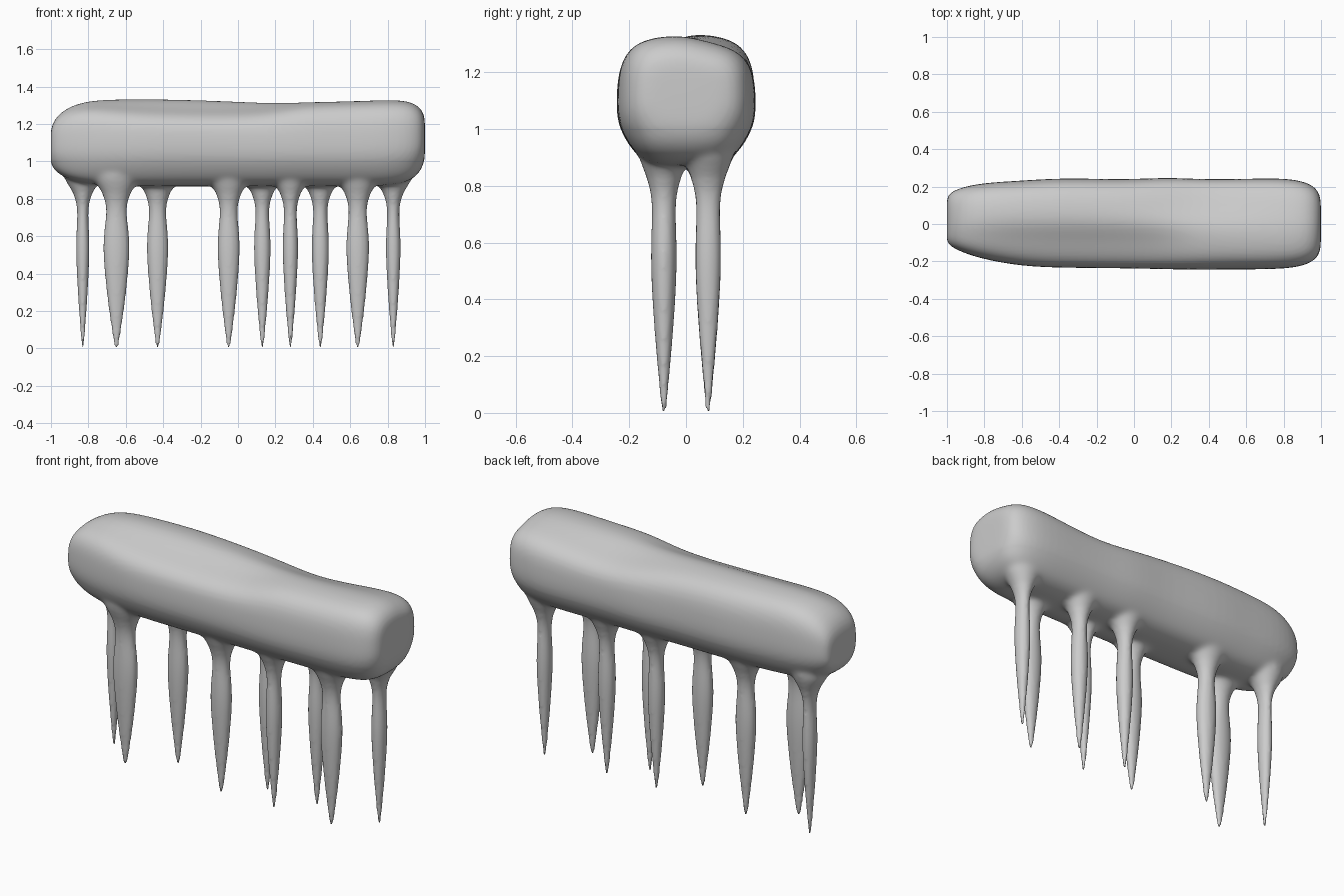
import bpy, bmesh, math

if "Cube" in bpy.data.objects:
    bpy.data.objects.remove(bpy.data.objects["Cube"])

bm = bmesh.new()


def loft(rings):
    """Skin closed rings in order and cap both ends."""
    rows = [[bm.verts.new(p) for p in ring] for ring in rings]
    n = len(rows[0])
    for a, b in zip(rows, rows[1:]):
        for i in range(n):
            j = (i + 1) % n
            bm.faces.new((a[i], a[j], b[j], b[i]))
    bm.faces.new(rows[0][::-1])
    bm.faces.new(rows[-1])


# Long rounded body: half cross-section as (width fraction, height fraction)
HALF = [(0, 0), (.40, .01), (.66, .06), (.85, .19), (1, .35), (1, .58),
        (.96, .80), (.76, .95), (.36, 1), (0, 1)]
SECTION = HALF + [(-u, v) for u, v in HALF[-2:0:-1]]

# x, front width, back width, bottom, top, front top drop, back top drop
STATIONS = [
    (-1.0, .05, .08, 1.02, 1.12, 0, 0),
    (-1.003, .10, .15, .98, 1.18, 0, 0),
    (-.96, .135, .185, .925, 1.265, .01, .01),
    (-.83, .185, .22, .875, 1.328, .03, 0),
    (-.6, .227, .232, .865, 1.333, .055, 0),
    (-.38, .235, .248, .865, 1.333, .065, 0),
    (-.05, .237, .237, .865, 1.327, .065, .01),
    (.17, .242, .25, .865, 1.322, .05, .04),
    (.35, .246, .24, .865, 1.32, .005, .06),
    (.55, .243, .24, .865, 1.32, 0, .05),
    (.8, .243, .248, .865, 1.33, 0, .03),
    (.93, .22, .225, .89, 1.325, 0, .025),
    (.995, .17, .175, .97, 1.27, 0, .02),
    (1.0, .09, .09, 1.05, 1.2, 0, 0),
]
rings = []
for x, yf, yb, lo, hi, df, db in STATIONS:
    ring = []
    for u, v in SECTION:
        y = u * (yb if u > 0 else yf)
        drop = (db if u > 0 else df) * min(1, abs(u) / .5) * max(0, (v - .55) / .45)
        ring.append((x, y, lo + v * (hi - lo) - drop))
    rings.append(ring)
loft(rings)

# Pointed legs: z, fraction of half width, added flare, y radius
LEG = [(.0, .1, 0, .006), (.02, .16, 0, .009), (.2, .58, 0, .026),
       (.4, .88, 0, .041), (.53, 1.02, 0, .046), (.63, .93, 0, .044),
       (.73, .68, .003, .040), (.8, .7, .012, .050), (.85, .72, .036, .070),
       (.9, .75, .07, .088), (.94, .75, .08, .098), (1.0, .6, .06, .08)]
SIDES = 12
FIX = 1 / (2 / 3 + math.cos(2 * math.pi / SIDES) / 3)   # smoothing shrink


def leg(x, y, w):
    rings = []
    for z, f, add, ry in LEG:
        rx = (w * f + add) * FIX
        rings.append([(x + rx * math.cos(2 * math.pi * k / SIDES),
                       y + ry * FIX * math.sin(2 * math.pi * k / SIDES), z)
                      for k in range(SIDES)])
    loft(rings)


FRONT = [(-.65, .071), (-.05, .06), (.28, .042), (.64, .062)]
BACK = [(-.83, .036), (-.43, .058), (.13, .045), (.44, .047), (.83, .04)]
for x, w in FRONT:
    leg(x, -.078, w)
for x, w in BACK:
    leg(x, .078, w)

# Fuse body and legs into one continuous skin
bmesh.ops.recalc_face_normals(bm, faces=bm.faces)
me = bpy.data.meshes.new("body_with_legs")
bm.to_mesh(me)
bm.free()
ob = bpy.data.objects.new("body_with_legs", me)
bpy.context.collection.objects.link(ob)
sub = ob.modifiers.new("round", 'SUBSURF')
sub.levels = sub.render_levels = 2
fuse = ob.modifiers.new("fuse", 'REMESH')
fuse.mode = 'VOXEL'
fuse.voxel_size = .01
skin = bpy.data.meshes.new_from_object(
    ob.evaluated_get(bpy.context.evaluated_depsgraph_get()))
ob.modifiers.clear()

# Melt the joints where the legs grow out of the body
bm = bmesh.new()
bm.from_mesh(skin)
joint = [v for v in bm.verts if .82 < v.co.z < 1.0]
for _ in range(12):
    bmesh.ops.smooth_vert(bm, verts=joint, factor=.5,
                          use_axis_x=True, use_axis_y=True, use_axis_z=True)
for _ in range(2):
    bmesh.ops.smooth_vert(bm, verts=[v for v in bm.verts if v.co.z > .1], factor=.5,
                          use_axis_x=True, use_axis_y=True, use_axis_z=True)
for f in bm.faces:
    f.smooth = True
bm.to_mesh(skin)
bm.free()
ob.data = skin
